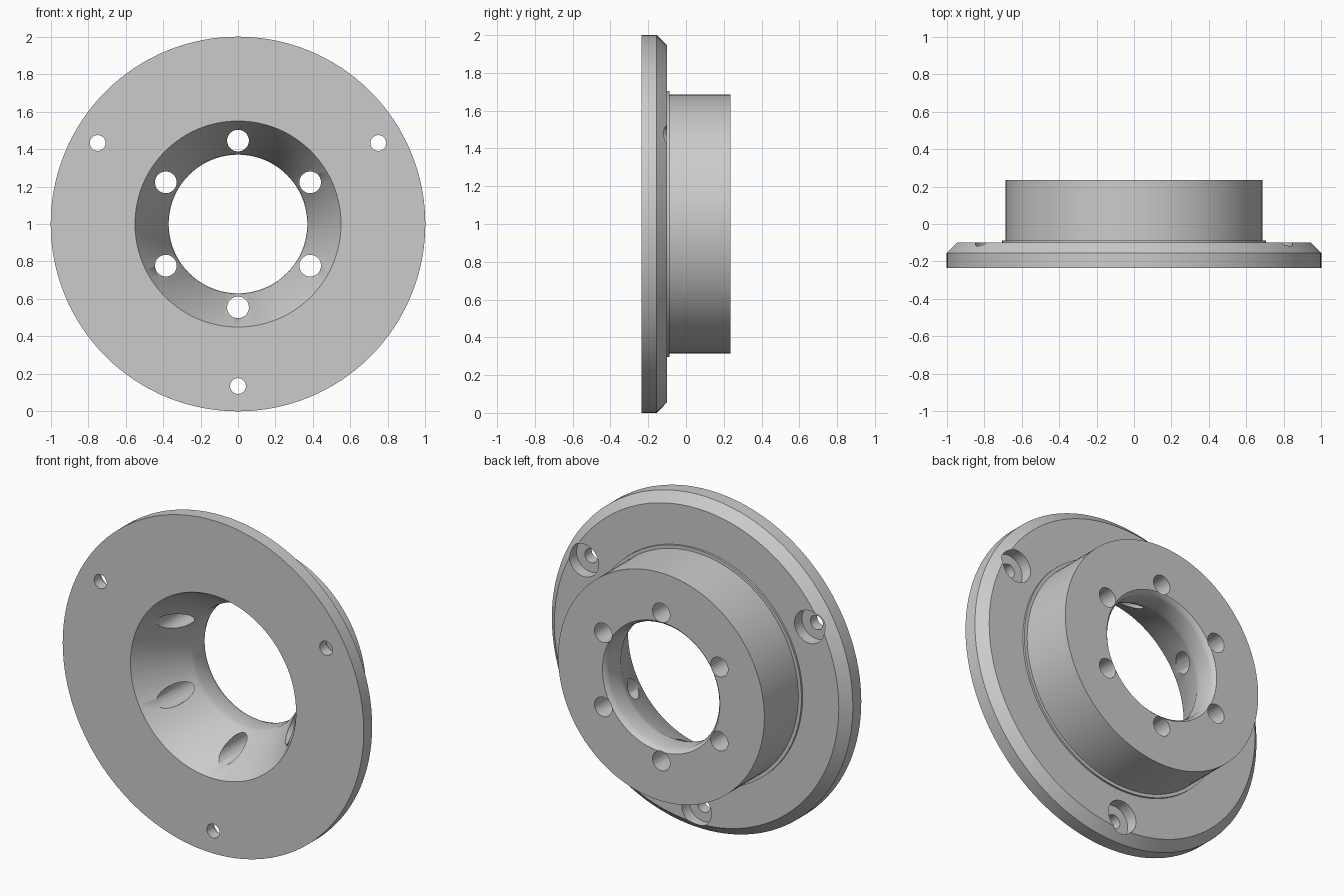
import bpy, bmesh, math
from mathutils import Matrix, Vector

if "Cube" in bpy.data.objects:
    bpy.data.objects.remove(bpy.data.objects["Cube"], do_unlink=True)

FRONT, BACK, FLANGE_BACK = -0.235, 0.235, -0.1
SEGMENTS = 128

grey = bpy.data.materials.new("machined grey")
grey.use_nodes = True
colour = (0.6, 0.6, 0.6, 1)
grey.diffuse_color = colour
grey.node_tree.nodes["Principled BSDF"].inputs["Base Color"].default_value = colour


def link(name, bm):
    mesh = bpy.data.meshes.new(name)
    bmesh.ops.recalc_face_normals(bm, faces=bm.faces)
    bm.to_mesh(mesh)
    bm.free()
    mesh.materials.append(grey)
    obj = bpy.data.objects.new(name, mesh)
    bpy.context.collection.objects.link(obj)
    return obj


def lathe(name, profile):
    """Spin a closed (radius, y) profile about the y axis."""
    bm = bmesh.new()
    verts = [bm.verts.new((r, y, 1)) for r, y in profile]
    edges = [bm.edges.new((verts[i - 1], v)) for i, v in enumerate(verts)]
    bmesh.ops.spin(bm, geom=verts + edges, cent=(0, 0, 1), axis=(0, 1, 0),
                   angle=math.tau, steps=SEGMENTS, use_duplicate=False)
    bmesh.ops.remove_doubles(bm, verts=bm.verts, dist=1e-4)
    return link(name, bm)


def add_drill(bm, circle, degrees, radius, y0, y1, sides=40):
    """Add a cylinder along y, placed on a bolt circle."""
    a = math.radians(degrees)
    place = Matrix.Translation((circle * math.cos(a), (y0 + y1) / 2, 1 + circle * math.sin(a)))
    bmesh.ops.create_cone(bm, cap_ends=True, segments=sides, radius1=radius, radius2=radius,
                          depth=y1 - y0, matrix=place @ Matrix.Rotation(math.pi / 2, 4, 'X'))


# Flange, seat lip, collar and conical bore in one turned body
hub = lathe("flanged_hub", [
    (0.55, FRONT), (1.0, FRONT), (1.0, -0.155), (0.945, FLANGE_BACK),
    (0.705, FLANGE_BACK), (0.705, -0.088), (0.685, -0.088), (0.685, BACK),
    (0.39, BACK), (0.377, 0.222), (0.37, 0.2),
    (0.37, 0.11), (0.374, 0.083)])

# Collar bolt holes and flange screw holes, then the screw head recesses
through, recess = bmesh.new(), bmesh.new()
for i in range(6):
    add_drill(through, 0.445, 30 + 60 * i, 0.058, -0.4, 0.4)
for angle in (30, 150, 270):
    add_drill(through, 0.865, angle, 0.042, -0.4, 0.4)
    add_drill(recess, 0.865, angle, 0.098, FLANGE_BACK - 0.07, 0.0)

cutters = [link("hole_cutter", through), link("recess_cutter", recess)]
for cutter in cutters:
    cutter.hide_render = True
    cut = hub.modifiers.new(cutter.name, 'BOOLEAN')
    cut.operation = 'DIFFERENCE'
    cut.solver = 'EXACT'
    cut.object = cutter

bpy.ops.object.select_all(action='DESELECT')
hub.select_set(True)
bpy.context.view_layer.objects.active = hub
for cutter in cutters:
    bpy.ops.object.modifier_apply(modifier=cutter.name)
    bpy.data.objects.remove(cutter, do_unlink=True)
bpy.ops.object.shade_smooth_by_angle(angle=math.radians(32))
